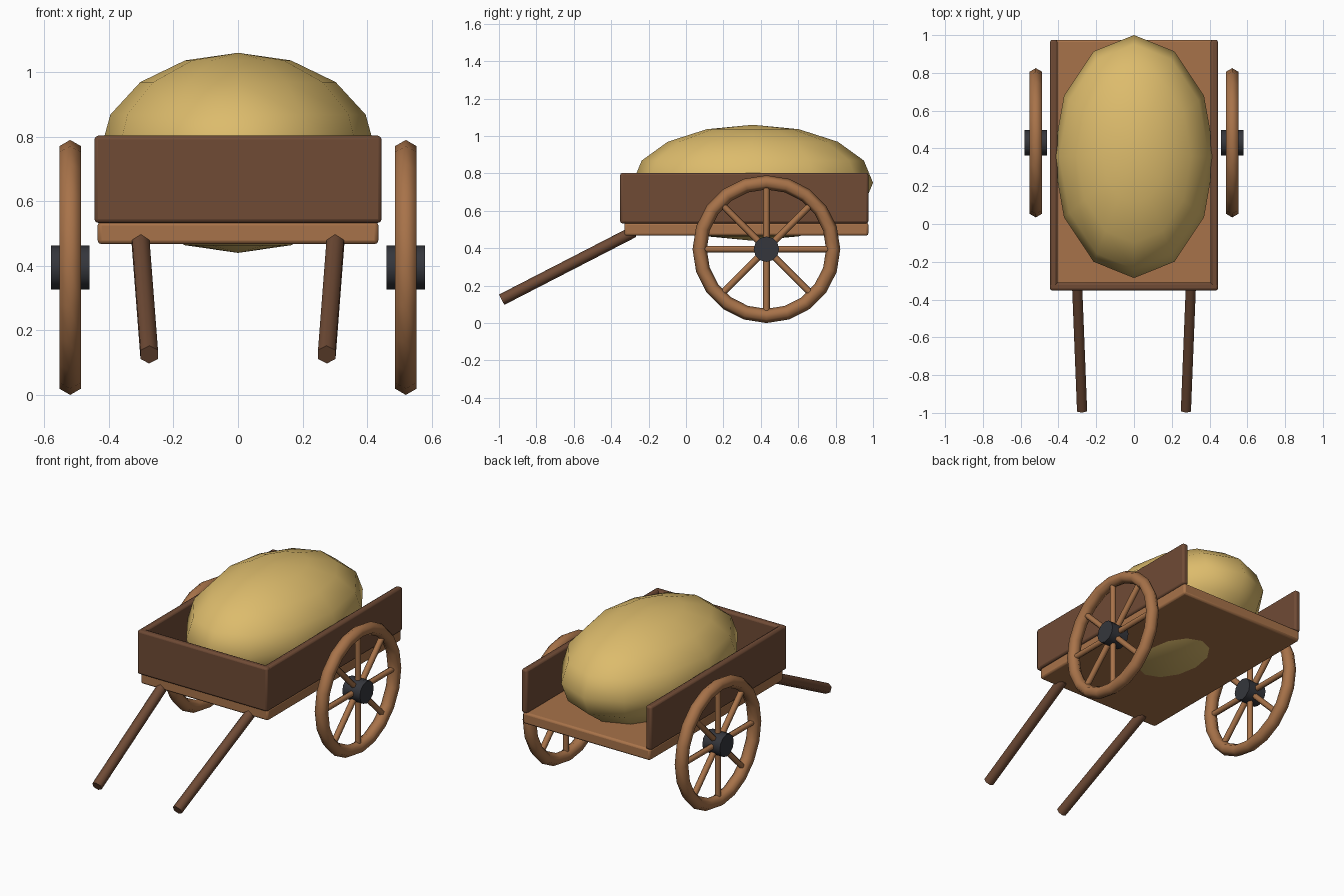
import bpy
import math
from mathutils import Vector

cube = bpy.data.objects.get("Cube")
if cube:
    bpy.data.objects.remove(cube, do_unlink=True)


def material(name, rgb):
    m = bpy.data.materials.new(name)
    m.use_nodes = True
    m.diffuse_color = (*rgb, 1)
    m.node_tree.nodes["Principled BSDF"].inputs["Base Color"].default_value = (*rgb, 1)
    return m


DARK_WOOD = material("dark wood", (0.16, 0.07, 0.036))
LIGHT_WOOD = material("light wood", (0.39, 0.17, 0.067))
IRON = material("dark iron", (0.035, 0.037, 0.045))
SACKCLOTH = material("straw cloth", (0.72, 0.50, 0.15))


def finish(name, mat, angle=180):
    obj = bpy.context.object
    obj.name = name
    obj.data.materials.append(mat)
    bpy.ops.object.shade_smooth_by_angle(angle=math.radians(angle))
    return obj


def box(name, mat, low, high):
    """Bevelled plank between two opposite corners."""
    low, high = Vector(low), Vector(high)
    bpy.ops.mesh.primitive_cube_add(size=1, location=(low + high) / 2)
    bpy.context.object.scale = high - low
    bpy.ops.object.transform_apply(location=False, rotation=False, scale=True)
    obj = finish(name, mat, 30)
    bevel = obj.modifiers.new("soft edges", "BEVEL")
    bevel.width = 0.012
    bevel.segments = 2


def rod(name, mat, start, end, radius, sides):
    """Straight round bar between two points."""
    start, end = Vector(start), Vector(end)
    axis = end - start
    bpy.ops.mesh.primitive_cylinder_add(
        vertices=sides, radius=radius, depth=axis.length, location=(start + end) / 2,
        rotation=axis.to_track_quat("Z", "Y").to_euler())
    finish(name, mat, 65)


# Cart bed and boards, open at the back
box("bed", LIGHT_WOOD, (-0.435, -0.33, 0.467), (0.435, 0.975, 0.537))
box("front_board", DARK_WOOD, (-0.445, -0.352, 0.533), (0.445, -0.31, 0.803))

WHEEL_Y, WHEEL_Z = 0.43, 0.395
for side, s in (("left", 1), ("right", -1)):
    box(side + "_board", DARK_WOOD,
        (min(s * 0.405, s * 0.445), -0.335, 0.533),
        (max(s * 0.405, s * 0.445), 0.975, 0.803))

    # Pulling shaft
    rod(side + "_shaft", DARK_WOOD, (s * 0.303, -0.28, 0.488),
        (s * 0.275, -0.985, 0.125), 0.031, 6)

    # Wheel: rim, hub and spokes
    x = s * 0.52
    bpy.ops.mesh.primitive_torus_add(
        major_radius=0.357, minor_radius=0.038, major_segments=20, minor_segments=6,
        location=(x, WHEEL_Y, WHEEL_Z), rotation=(0, math.pi / 2, 0))
    finish(side + "_wheel_rim", LIGHT_WOOD)
    rod(side + "_hub", IRON, (x - 0.06, WHEEL_Y, WHEEL_Z),
        (x + 0.06, WHEEL_Y, WHEEL_Z), 0.068, 12)
    for i in range(8):
        a = i * math.pi / 4
        tip = (x, WHEEL_Y + 0.345 * math.cos(a), WHEEL_Z + 0.345 * math.sin(a))
        rod(f"{side}_spoke_{i + 1}", LIGHT_WOOD, (x, WHEEL_Y, WHEEL_Z), tip, 0.018, 6)

# Bulging sack, poking slightly through the bed
bpy.ops.mesh.primitive_uv_sphere_add(segments=12, ring_count=8, radius=1,
                                     location=(0, 0.357, 0.75))
bpy.context.object.scale = (0.428, 0.643, 0.31)
bpy.ops.object.transform_apply(location=False, rotation=False, scale=True)
finish("sack", SACKCLOTH)
